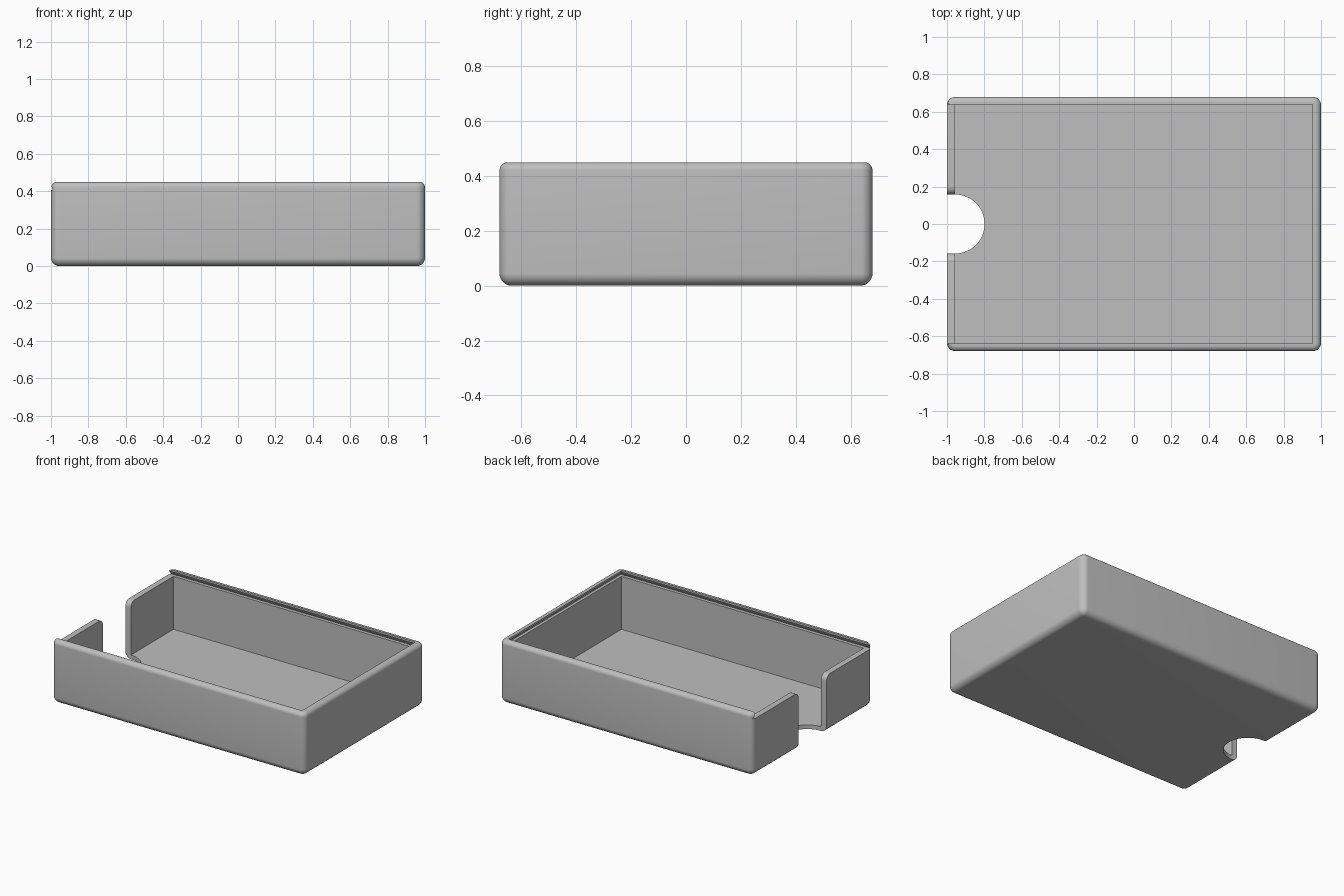
import bpy, bmesh, math

if "Cube" in bpy.data.objects:
    bpy.data.objects.remove(bpy.data.objects["Cube"], do_unlink=True)

HX, HY, H = 1.0, 0.68, 0.45      # outer half sizes and height
R, R_TOP = 0.045, 0.03           # corner and top rim rounding
FLOOR, LEDGE = 0.03, 0.408       # inside floor, top of the low end wall
IN_X, IN_Y = 0.957, 0.638        # inner wall faces
NOTCH = 0.158                    # half width of the thumb notch
STEPS = 8

grey = bpy.data.materials.new("plain grey")
grey.use_nodes = True
colour = (0.52, 0.52, 0.52, 1)
grey.diffuse_color = colour
grey.node_tree.nodes["Principled BSDF"].inputs["Base Color"].default_value = colour


def loft(name, rings):
    """Closed solid through equal-length rings of points."""
    bm = bmesh.new()
    loops = [[bm.verts.new(p) for p in ring] for ring in rings]
    n = len(loops[0])
    for a, b in zip(loops, loops[1:]):
        for i in range(n):
            j = (i + 1) % n
            bm.faces.new((a[i], a[j], b[j], b[i]))
    bm.faces.new(loops[0][::-1])
    bm.faces.new(loops[-1])
    bmesh.ops.recalc_face_normals(bm, faces=bm.faces)
    mesh = bpy.data.meshes.new(name)
    bm.to_mesh(mesh)
    bm.free()
    mesh.materials.append(grey)
    obj = bpy.data.objects.new(name, mesh)
    bpy.context.collection.objects.link(obj)
    return obj


def rect(x0, x1, hy, z):
    return [(x0, -hy, z), (x1, -hy, z), (x1, hy, z), (x0, hy, z)]


def rounded_rect(inset, z):
    r = max(R - inset, 0.001)
    pts = []
    for k, (sx, sy) in enumerate(((1, 1), (-1, 1), (-1, -1), (1, -1))):
        for s in range(STEPS + 1):
            a = math.pi / 2 * (k + s / STEPS)
            pts.append((sx * (HX - inset - r) + r * math.cos(a),
                        sy * (HY - inset - r) + r * math.sin(a), z))
    return pts


# Outer body with rounded corners, bottom and rim
angles = [math.pi / 2 * s / STEPS for s in range(STEPS + 1)]
rings = [rounded_rect(R * (1 - math.sin(a)), R * (1 - math.cos(a))) for a in angles]
rings += [rounded_rect(R_TOP * (1 - math.cos(a)), H - R_TOP * (1 - math.sin(a))) for a in angles]
box = loft("sliding_lid_box", rings)

# Inside, lid opening and the undercut lid groove
cavity = loft("cavity_cutter", [rect(-IN_X, IN_X, IN_Y, z) for z in (FLOOR, 0.42)])
opening = loft("opening_cutter", [rect(-1.1, 0.954, 0.64, z) for z in (LEDGE, 0.6)])
groove = loft("groove_cutter", [rect(-1.1, 0.978, 0.662, LEDGE), rect(-1.1, 0.96, 0.645, 0.436)])

# Thumb notch: flared slot through the end wall and a round bite in the floor
r = 0.042
side = [(NOTCH, -0.1)] + [(NOTCH + r * (1 - math.cos(a)), LEDGE - r * (1 - math.sin(a)))
                          for a in angles] + [(NOTCH + r, 0.5)]
outline = side + [(-y, z) for y, z in reversed(side)]
slot = loft("slot_cutter", [[(x, y, z) for y, z in outline] for x in (-1.1, -0.954)])
circle = [(-IN_X + NOTCH * math.cos(t), NOTCH * math.sin(t))
          for t in (2 * math.pi * i / 64 for i in range(64))]
bite = loft("bite_cutter", [[(x, y, z) for x, y in circle] for z in (-0.1, 0.2)])

bpy.context.view_layer.objects.active = box
for cutter in (cavity, opening, groove, slot, bite):
    cutter.hide_render = True
    mod = box.modifiers.new("cut", 'BOOLEAN')
    mod.operation = 'DIFFERENCE'
    mod.solver = 'EXACT'
    mod.object = cutter
    bpy.ops.object.modifier_apply(modifier=mod.name)
    bpy.data.objects.remove(cutter, do_unlink=True)

bpy.ops.object.select_all(action='DESELECT')
box.select_set(True)
bpy.ops.object.shade_smooth_by_angle(angle=math.radians(30))
